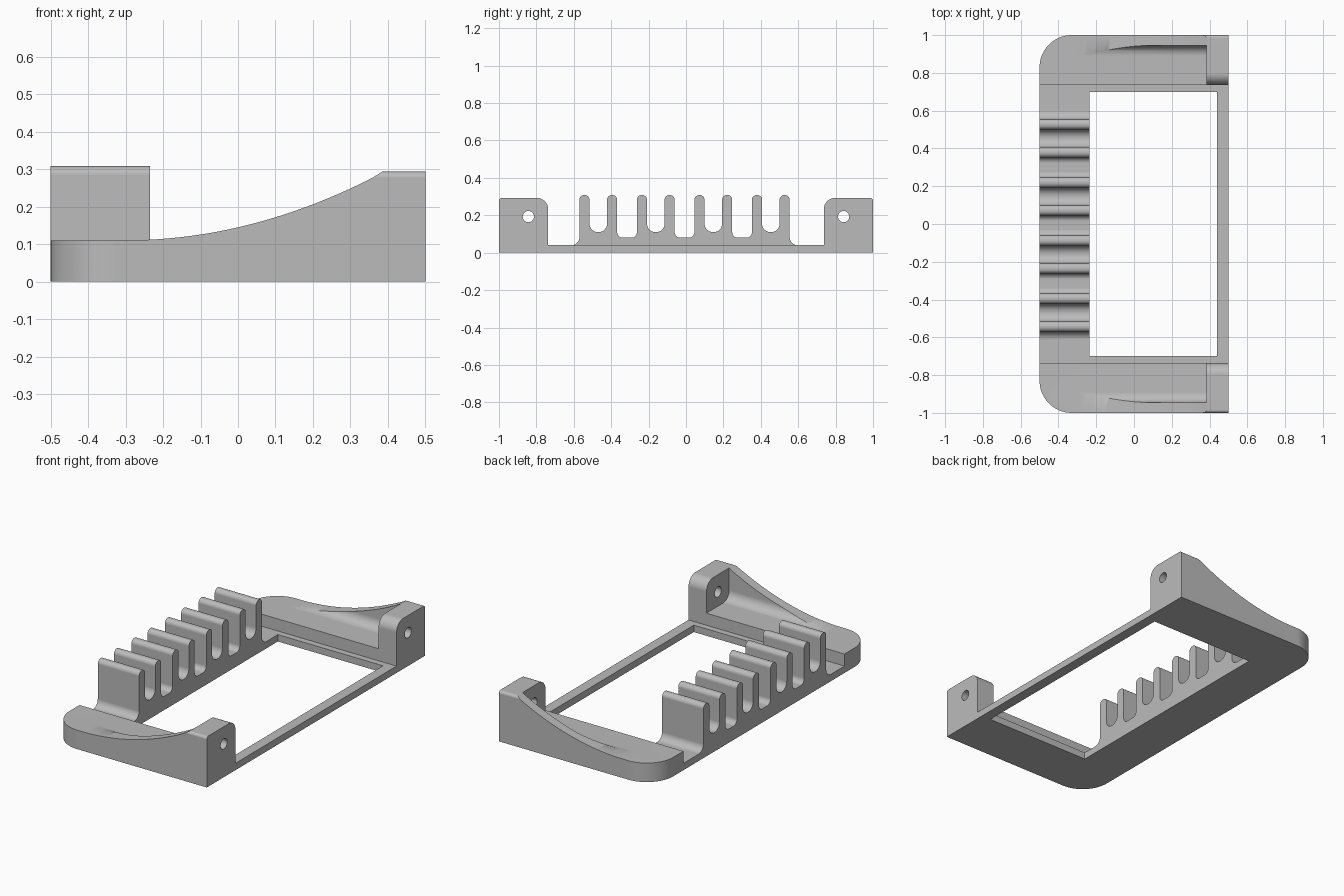
import bpy, bmesh, math
from mathutils import Vector

if "Cube" in bpy.data.objects:
    bpy.data.objects.remove(bpy.data.objects["Cube"])

grey = bpy.data.materials.new("plain grey")
grey.diffuse_color = (0.5, 0.5, 0.5, 1)
grey.use_nodes = True
grey.node_tree.nodes["Principled BSDF"].inputs["Base Color"].default_value = grey.diffuse_color


def rounded(points, steps=8):
    """Outline from (u, v, radius) corners, each corner filleted with an arc."""
    out = []
    n = len(points)
    for i, (u, v, r) in enumerate(points):
        p = Vector((u, v))
        if r == 0:
            out.append(p)
            continue
        a = (Vector(points[i - 1][:2]) - p).normalized()
        b = (Vector(points[(i + 1) % n][:2]) - p).normalized()
        half = a.angle(b) / 2
        centre = p + (a + b).normalized() * (r / math.sin(half))
        start = p + a * (r / math.tan(half)) - centre
        end = p + b * (r / math.tan(half)) - centre
        sweep = start.angle_signed(end)          # clockwise positive
        for k in range(steps + 1):
            t = -sweep * k / steps
            c, s = math.cos(t), math.sin(t)
            out.append(centre + Vector((c * start.x - s * start.y,
                                        s * start.x + c * start.y)))
    return out


def prism(name, outline, axis, lo, hi):
    """Extrude a 2D outline along an axis from lo to hi."""
    place = {"x": lambda p, d: (d, p[0], p[1]),
             "y": lambda p, d: (p[0], d, p[1]),
             "z": lambda p, d: (p[0], p[1], d)}[axis]
    bm = bmesh.new()
    face = bm.faces.new([bm.verts.new(place(p, lo)) for p in outline])
    ext = bmesh.ops.extrude_face_region(bm, geom=[face])
    move = Vector(place((0, 0), hi - lo))
    bmesh.ops.translate(bm, vec=move,
                        verts=[g for g in ext["geom"] if isinstance(g, bmesh.types.BMVert)])
    bmesh.ops.recalc_face_normals(bm, faces=bm.faces)
    mesh = bpy.data.meshes.new(name)
    bm.to_mesh(mesh)
    bm.free()
    mesh.materials.append(grey)
    ob = bpy.data.objects.new(name, mesh)
    bpy.context.collection.objects.link(ob)
    return ob


def combine(target, other, operation):
    """Apply a boolean and remove the helper object."""
    mod = target.modifiers.new("boolean", "BOOLEAN")
    mod.operation, mod.solver, mod.object = operation, "EXACT", other
    bpy.context.view_layer.objects.active = target
    bpy.ops.object.modifier_apply(modifier=mod.name)
    bpy.data.objects.remove(other)


def rect(u0, v0, u1, v1):
    return [(u0, v0), (u1, v0), (u1, v1), (u0, v1)]


PLAN = rounded([(-0.5, -1, 0.17), (0.5, -1, 0), (0.5, 1, 0), (-0.5, 1, 0.17)], 14)

# Thin base frame with its rectangular window
rack = prism("cable_rack", PLAN, "z", 0, 0.04)
combine(rack, prism("window", rect(-0.235, -0.70, 0.44, 0.70), "z", -0.1, 0.1), "DIFFERENCE")

# Raised ends: sweeping side profile, scooped inside, with a drilled post
sweep_top = [(x, 0.11 + 0.384 * (x + 0.3) ** 2)
             for x in (0.385 - 0.685 * k / 24 for k in range(25))]
side = [(-0.5, 0), (0.5, 0), (0.5, 0.293), (0.385, 0.293)] + sweep_top[1:] + [(-0.5, 0.11)]
for s in (-1, 1):
    end = prism("raised_end", side, "y", s * 0.7, s * 1.1)
    section = rounded([(s * 0.737, 0, 0), (s, 0, 0), (s, 0.293, 0.016),
                       (s * 0.737, 0.293, 0.06)])
    combine(end, prism("end_section", section, "x", -0.6, 0.6), "INTERSECT")
    combine(end, prism("end_plan", PLAN, "z", -0.1, 0.4), "INTERSECT")
    scoop = rounded([(s * 0.6, 0.11, 0), (s * 0.945, 0.11, 0.055),
                     (s * 0.945, 0.5, 0), (s * 0.6, 0.5, 0)])
    combine(end, prism("scoop", scoop, "x", -0.6, 0.385), "DIFFERENCE")
    y, z, r = s * 0.843, 0.193, 0.03
    hole = rounded([(a, b, r * 0.9999) for a, b in rect(y - r, z - r, y + r, z + r)], 6)
    combine(end, prism("screw_hole", hole, "x", 0.3, 0.6), "DIFFERENCE")
    combine(rack, end, "UNION")

# Comb of eight rounded fingers, alternating shallow round and deeper flat slots
W, TOP = 0.054, 0.308
comb = [(-0.62, 0.0, 0), (-0.62, 0.04, 0), (-0.57, 0.04, 0.042)]
starts = [-0.57 + 0.3075 * (i // 2) + 0.148 * (i % 2) for i in range(8)]
for i, y in enumerate(starts):
    comb += [(y, TOP, 0.025), (y + W, TOP, 0.025)]
    if i < 7:
        floor, r = ((0.11, 0.045), (0.08, 0.03))[i % 2]
        comb += [(y + W, floor, r), (starts[i + 1], floor, r)]
last = starts[-1] + W
comb += [(last, 0.04, 0.042), (last + 0.05, 0.04, 0), (last + 0.05, 0.0, 0)]
combine(rack, prism("comb", rounded(comb), "x", -0.5, -0.235), "UNION")

# Smooth fillets with crisp edges
bpy.ops.object.select_all(action="DESELECT")
rack.select_set(True)
bpy.context.view_layer.objects.active = rack
bpy.ops.object.shade_smooth_by_angle(angle=math.radians(30))
weighted = rack.modifiers.new("even_shading", "WEIGHTED_NORMAL")
weighted.keep_sharp = True
